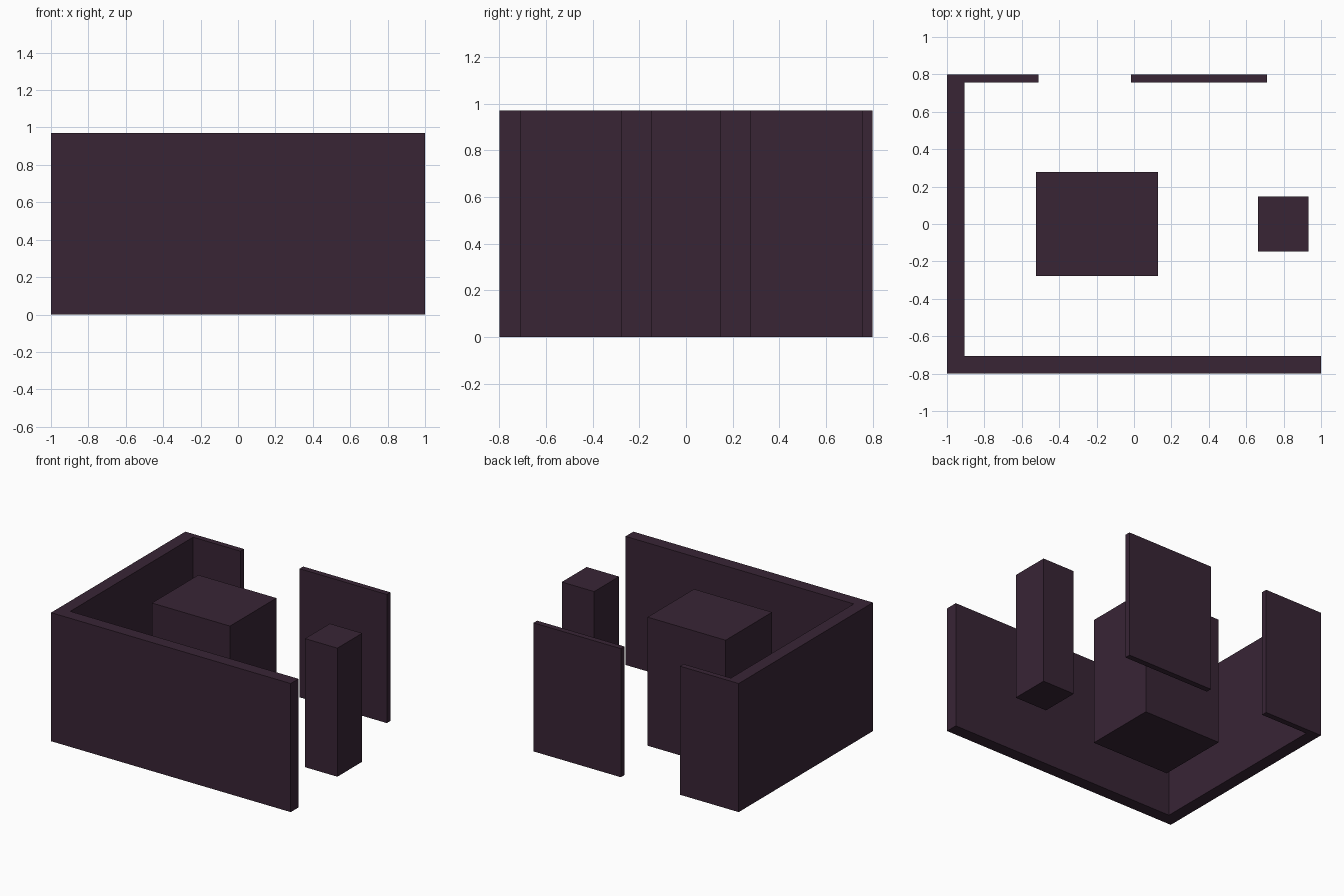
import bpy
import bmesh

if "Cube" in bpy.data.objects:
    bpy.data.objects.remove(bpy.data.objects["Cube"])

HEIGHT = 0.97

mat = bpy.data.materials.new("dark plum")
mat.diffuse_color = (0.040, 0.018, 0.036, 1.0)
mat.use_nodes = True
mat.node_tree.nodes["Principled BSDF"].inputs["Base Color"].default_value = mat.diffuse_color


def extrude_plan(name, points):
    """Raise a counter-clockwise floor-plan outline to full height."""
    bm = bmesh.new()
    base = bm.faces.new([bm.verts.new((x, y, 0)) for x, y in points])
    top = bmesh.ops.extrude_face_region(bm, geom=[base], use_keep_orig=True)
    verts = [v for v in top["geom"] if isinstance(v, bmesh.types.BMVert)]
    bmesh.ops.translate(bm, verts=verts, vec=(0, 0, HEIGHT))
    bmesh.ops.recalc_face_normals(bm, faces=bm.faces)
    mesh = bpy.data.meshes.new(name)
    bm.to_mesh(mesh)
    bm.free()
    mesh.materials.append(mat)
    obj = bpy.data.objects.new(name, mesh)
    bpy.context.collection.objects.link(obj)
    return obj


def block(name, x0, x1, y0, y1):
    return extrude_plan(name, [(x0, y0), (x1, y0), (x1, y1), (x0, y1)])


# Outer wall: front, left side and short return at the back
extrude_plan("outer_wall", [
    (-1, -0.8), (1, -0.8), (1, -0.707), (-0.905, -0.707),
    (-0.905, 0.757), (-0.51, 0.757), (-0.51, 0.8), (-1, 0.8)])

# Free-standing back wall panel
block("back_wall_panel", -0.016, 0.712, 0.757, 0.8)

# Central core and side pillar
block("central_core", -0.525, 0.127, -0.277, 0.277)
block("side_pillar", 0.663, 0.933, -0.148, 0.148)
